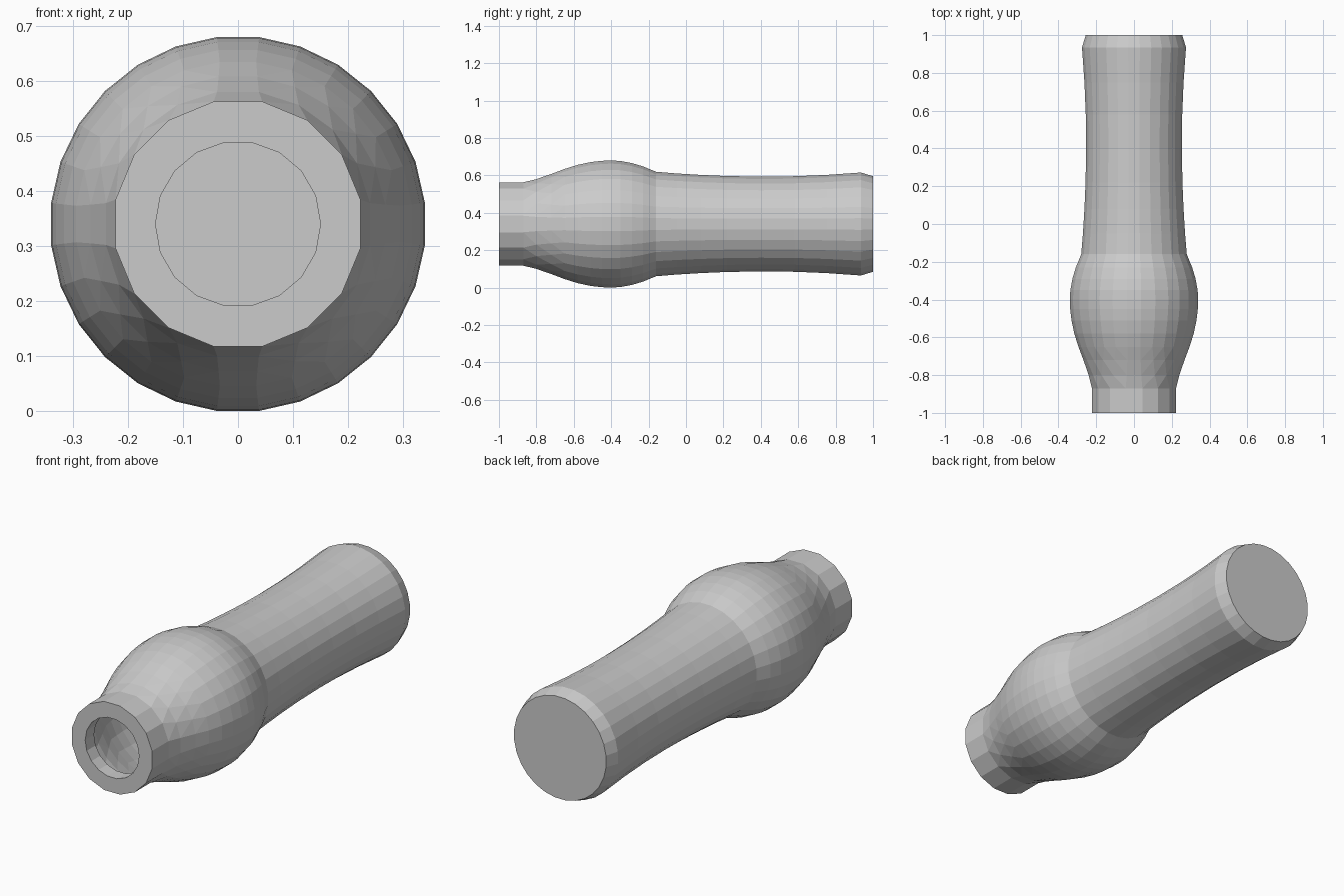
import bpy, math

if "Cube" in bpy.data.objects:
    bpy.data.objects.remove(bpy.data.objects["Cube"])

CENTER_Z = 0.34

# Profile along y: (y, radius, number of sides)
profile = [
    # recessed lip of the open front end
    (-0.93, 0.15, 18), (-1.0, 0.15, 18),
    # neck
    (-1.0, 0.227, 16), (-0.87, 0.227, 16),
    # bulb
    (-0.80, 0.243, 20), (-0.72, 0.27, 24), (-0.65, 0.296, 28), (-0.58, 0.318, 28),
    (-0.51, 0.333, 28), (-0.45, 0.34, 28), (-0.40, 0.342, 28), (-0.35, 0.339, 28),
    (-0.29, 0.328, 28), (-0.23, 0.31, 28), (-0.165, 0.283, 28),
    # waisted handle
    (-0.16, 0.281, 28), (-0.05, 0.272, 28), (0.08, 0.264, 28), (0.22, 0.258, 28),
    (0.4, 0.255, 28), (0.58, 0.257, 28), (0.75, 0.264, 28), (0.935, 0.277, 28),
    # chamfered back end
    (1.0, 0.257, 28),
]

verts, faces, rings = [], [], []


def add_ring(y, r, n):
    """Ring of n points around the y axis, with a flat edge on top."""
    start = len(verts)
    for i in range(n):
        a = (i + 0.5) * 2 * math.pi / n
        verts.append((r * math.sin(a), y, CENTER_Z + r * math.cos(a)))
    rings.append((start, n))


def join(a, b):
    """Skin two rings: quads when the counts match, triangles otherwise."""
    (sa, na), (sb, nb) = a, b
    if na == nb:
        for i in range(na):
            j = (i + 1) % na
            faces.append((sa + i, sa + j, sb + j, sb + i))
        return
    i = j = 0
    while i < na or j < nb:
        pa, pb = sa + i % na, sb + j % nb
        if j >= nb or (i < na and (i + 1) / na <= (j + 1) / nb):
            faces.append((pa, sa + (i + 1) % na, pb))
            i += 1
        else:
            faces.append((pa, sb + (j + 1) % nb, pb))
            j += 1


for p in profile:
    add_ring(*p)
for a, b in zip(rings, rings[1:]):
    join(a, b)

# Flat back cap
start, n = rings[-1]
faces.append(tuple(range(start, start + n)))

mesh = bpy.data.meshes.new("hollow_handle")
mesh.from_pydata(verts, [], faces)
mesh.update()
handle = bpy.data.objects.new("hollow_handle", mesh)
bpy.context.collection.objects.link(handle)
